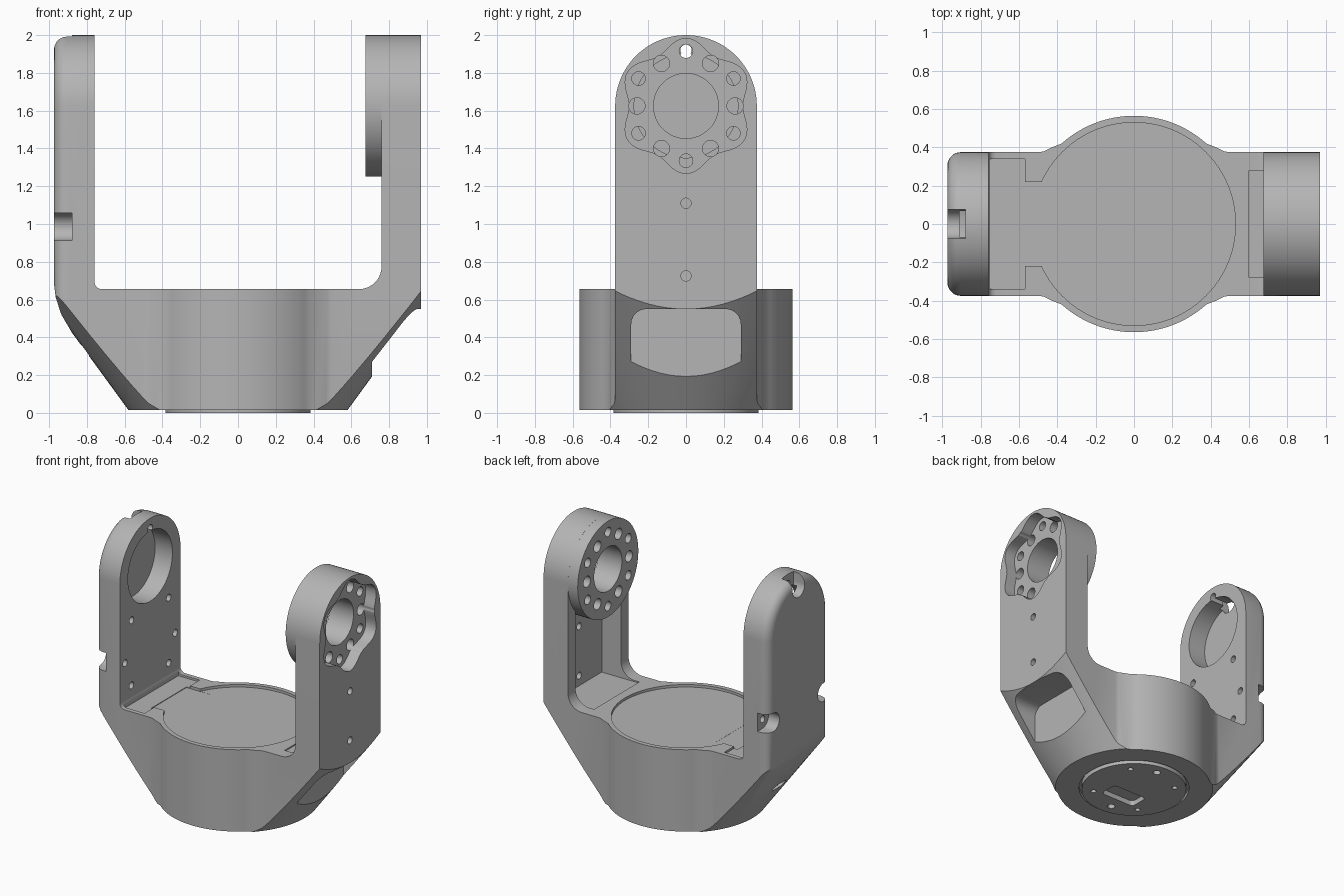
import bpy, bmesh
from math import sin, cos, pi, radians
from mathutils import Vector

cube = bpy.data.objects.get("Cube")
if cube:
    bpy.data.objects.remove(cube, do_unlink=True)

grey = bpy.data.materials.new("neutral grey")
grey.use_nodes = True
grey.diffuse_color = (0.46, 0.46, 0.46, 1)
grey.node_tree.nodes["Principled BSDF"].inputs["Base Color"].default_value = (0.46, 0.46, 0.46, 1)

PIVOT = 1.625   # height of the arm pivots
ARM = 0.375     # half width of the arms
FLOOR = 0.655   # top of the base


def arc(cu, cv, r, start, end, n):
    return [(cu + r * cos(radians(start + (end - start) * i / n)),
             cv + r * sin(radians(start + (end - start) * i / n))) for i in range(n + 1)]


def prism(name, outline, axis, lo, hi, bevel=0):
    """Extrude a 2D outline along an axis, optionally rounding the low cap."""
    place = {"x": lambda u, v, w: (w, u, v),
             "y": lambda u, v, w: (u, w, v),
             "z": lambda u, v, w: (u, v, w)}[axis]
    bm = bmesh.new()
    cap = bm.faces.new([bm.verts.new(place(u, v, lo)) for u, v in outline])
    rim = list(cap.edges)
    ext = bmesh.ops.extrude_face_region(bm, geom=[cap], use_keep_orig=True)
    moved = [g for g in ext["geom"] if isinstance(g, bmesh.types.BMVert)]
    bmesh.ops.translate(bm, verts=moved, vec=Vector(place(0, 0, hi - lo)))
    bmesh.ops.recalc_face_normals(bm, faces=bm.faces)
    if bevel:
        bmesh.ops.bevel(bm, geom=rim, offset=bevel, segments=5, profile=0.5, affect="EDGES")
    mesh = bpy.data.meshes.new(name)
    bm.to_mesh(mesh)
    bm.free()
    ob = bpy.data.objects.new(name, mesh)
    bpy.context.collection.objects.link(ob)
    mesh.materials.append(grey)
    return ob


def rod(name, axis, u, v, r, lo, hi, n=24):
    return prism(name, arc(u, v, r, 0, 360, n)[:-1], axis, lo, hi)


def rect(u0, u1, v0, v1):
    return [(u0, v0), (u1, v0), (u1, v1), (u0, v1)]


def rounded(cu, cv, hu, hv, r):
    pts = []
    for su, sv, a in ((1, 1, 0), (-1, 1, 90), (-1, -1, 180), (1, -1, 270)):
        pts += arc(cu + su * (hu - r), cv + sv * (hv - r), r, a, a + 90, 6)
    return pts


def combine(target, other, operation):
    mod = target.modifiers.new("join", "BOOLEAN")
    mod.operation = operation
    mod.solver = "EXACT"
    mod.object = other
    bpy.ops.object.select_all(action="DESELECT")
    bpy.context.view_layer.objects.active = target
    target.select_set(True)
    bpy.ops.object.modifier_apply(modifier=mod.name)
    bpy.data.objects.remove(other, do_unlink=True)


# U-shaped side profile, limited by the round-topped arm envelope
u_shape = [(-0.975, 2.1), (-0.975, 0.69), (-0.965, 0.61), (-0.935, 0.52), (-0.88, 0.426),
           (-0.52, -0.1), (1.05, -0.1), (1.05, 2.1), (0.76, 2.1)]
u_shape += arc(0.64, FLOOR + 0.12, 0.12, 0, -90, 10)
u_shape += arc(-0.72, FLOOR + 0.04, 0.04, 270, 180, 5) + [(-0.76, 2.1)]
yoke = prism("yoke_frame", u_shape, "y", -0.6, 0.6)
arch = [(-ARM, -0.2), (ARM, -0.2)] + arc(0, PIVOT, ARM, 0, 180, 48)
combine(yoke, prism("envelope", arch, "x", -0.975, 0.97, bevel=0.07), "INTERSECT")

# Round drum in the middle, flared into the arms
flare = [(0.56, 0.3), (0.52, 0.37), (0.47, 0.38), (0.43, 0.4)]
drum = flare + arc(0, 0, 0.565, 48, 132, 24) + [(-x, y) for x, y in reversed(flare)]
drum += [(x, -y) for x, y in reversed(drum)]
combine(yoke, prism("drum", drum, "z", -0.1, FLOOR), "UNION")

# Conical underside
bpy.ops.mesh.primitive_cone_add(vertices=128, radius1=0.58, radius2=0.58 + 2.185 / 1.37,
                                depth=2.185, location=(0, 0, 0.015 + 2.185 / 2))
combine(yoke, bpy.context.object, "INTERSECT")

# Hollow inside of the right arm, then its thick pivot hub
combine(yoke, prism("hollow", rect(-0.28, 0.28, FLOOR - 0.01, 1.5), "x", 0.6, 0.925), "DIFFERENCE")
combine(yoke, rod("hub", "x", 0, PIVOT, 0.3745, 0.675, 0.955, 96), "UNION")

cuts = []
# Lobed recess, bore and bolt circle of the hub
lobes = []
for i in range(120):
    a = 2 * pi * i / 120
    r = 0.328 - 0.029 * cos(6 * a)
    lobes.append((r * cos(a), PIVOT + r * sin(a)))
cuts.append(prism("lobes", lobes, "x", 0.88, 1.1))
cuts.append(rod("bore", "x", 0, PIVOT, 0.172, 0.6, 1.1, 48))
for i in range(12):
    a = radians(30 * i)
    r = 0.29 if i % 2 else 0.26
    cuts.append(rod("bolt", "x", r * cos(a), PIVOT + r * sin(a), 0.036 if i % 2 else 0.043, 0.6, 1.1))
for z in (0.725, 1.11):
    cuts.append(rod("screw", "x", 0, z, 0.027, 0.85, 1.1))

# Window pocket under the right arm
cuts.append(prism("window", rounded(0, 0.2, 0.29, 0.35, 0.08), "x", 0.71, 1.2))

# Bearing seat and screw holes of the left arm
cuts.append(rod("bearing", "x", 0, PIVOT, 0.275, -0.91, -0.7, 64))
for s in (-1, 1):
    for z in (0.78, 1.29):
        cuts.append(rod("screw", "x", 0.23 * s, z, 0.027, -0.84, -0.7))
    # Side notches opening outward
    cuts.append(rod("screw", "x", 0.31 * s, 0.985, 0.027, -1.1, -0.7))
    cuts.append(rod("notch", "x", 0.31 * s, 0.985, 0.072, -1.1, -0.88))
    cuts.append(prism("notch", rect(min(0.31 * s, 0.5 * s), max(0.31 * s, 0.5 * s), 0.913, 1.057),
                      "x", -1.1, -0.88))
cuts.append(rod("screw", "x", 0, 1.92, 0.03, -1.1, -0.7))
cuts.append(rod("notch", "x", 0, 1.92, 0.075, -1.1, -0.88))
cuts.append(prism("notch", rect(-0.075, 0.075, 1.92, 2.2), "x", -1.1, -0.88))
cuts.append(prism("cable_slot", rounded(0, 0.33, 0.07, 0.03, 0.025), "x", -1.1, -0.76))

# Sunken lid, its channel and the plate at the foot of the left arm
cuts.append(rod("lid", "z", 0, 0, 0.53, FLOOR - 0.02, 0.75, 96))
cuts.append(prism("channel", rect(-0.6, -0.4, -0.22, 0.22), "z", FLOOR - 0.021, 0.75))
cuts.append(prism("plate", rect(-0.755, -0.57, -0.34, 0.34), "z", FLOOR - 0.016, 0.72))

for c in cuts:
    combine(yoke, c, "DIFFERENCE")

# Bottom cover in its ring groove, with screw holes and a socket
combine(yoke, rod("groove", "z", 0, 0, 0.405, -0.1, 0.045, 96), "DIFFERENCE")
cover = rod("bottom_cover", "z", 0, 0, 0.385, 0, 0.06, 96)
for a, r in ((45, 0.02), (135, 0.02), (225, 0.02), (315, 0.02), (84, 0.028), (264, 0.028)):
    combine(cover, rod("screw", "z", 0.3 * cos(radians(a)), 0.3 * sin(radians(a)), r, -0.1, 0.04),
            "DIFFERENCE")
combine(cover, prism("socket", rounded(0, -0.12, 0.15, 0.075, 0.03), "z", -0.1, 0.04), "DIFFERENCE")

# Smooth curved walls, crisp edges
for ob in (yoke, cover):
    ob.data.materials.clear()
    ob.data.materials.append(grey)
    for p in ob.data.polygons:
        p.material_index = 0
    bpy.ops.object.select_all(action="DESELECT")
    bpy.context.view_layer.objects.active = ob
    ob.select_set(True)
    bpy.ops.object.shade_smooth_by_angle(angle=radians(30))
